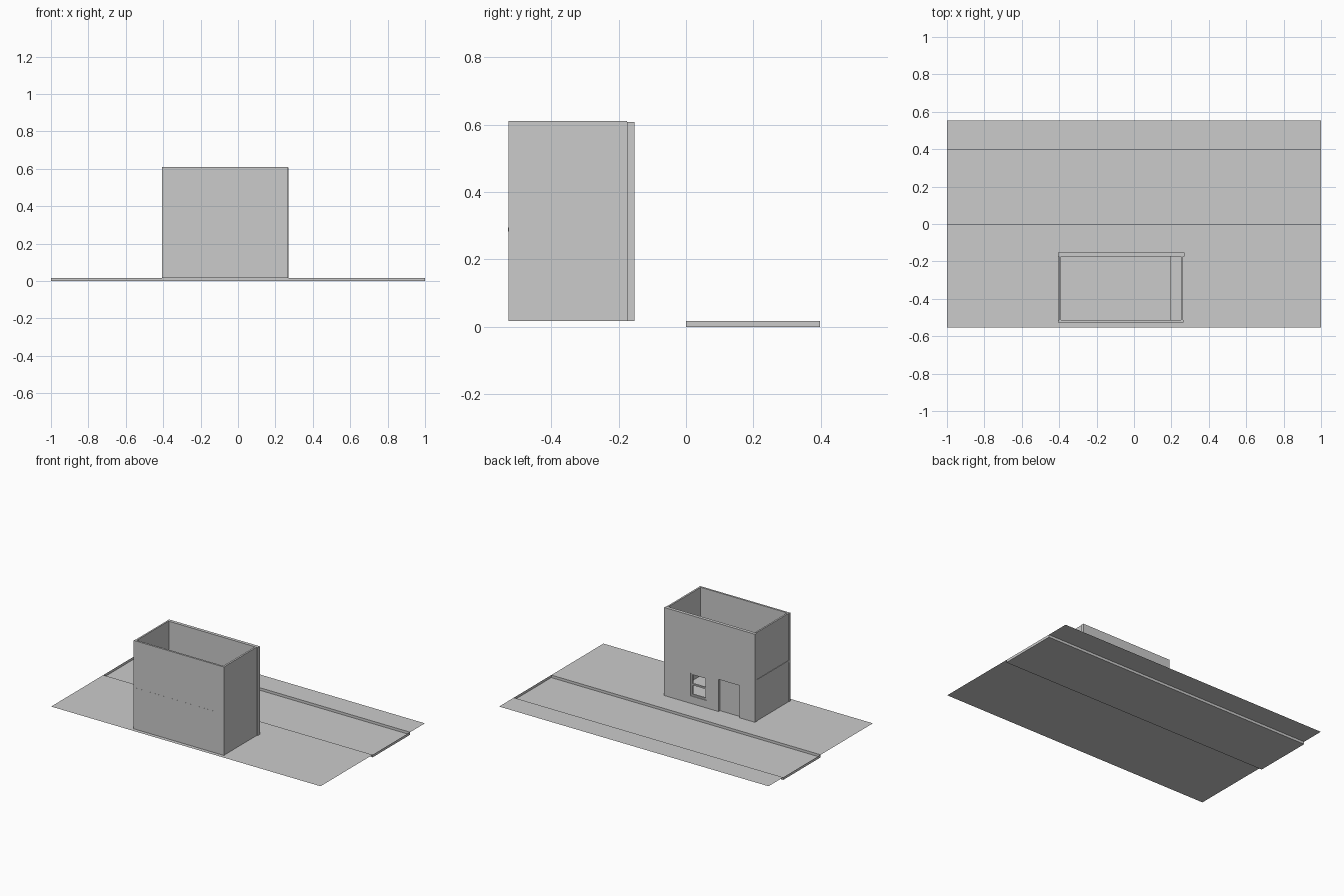
import bpy, bmesh

if "Cube" in bpy.data.objects:
    bpy.data.objects.remove(bpy.data.objects["Cube"])

G = 0.017          # pavement level
TOP = 0.61         # wall top


def box(name, x0, x1, y0, y1, z0, z1):
    bm = bmesh.new()
    bmesh.ops.create_cube(bm, size=1)
    for v in bm.verts:
        v.co = (x1 if v.co.x > 0 else x0, y1 if v.co.y > 0 else y0, z1 if v.co.z > 0 else z0)
    me = bpy.data.meshes.new(name)
    bm.to_mesh(me)
    bm.free()
    ob = bpy.data.objects.new(name, me)
    bpy.context.collection.objects.link(ob)
    return ob


def cut(ob, x0, x1, y0, y1, z0, z1):
    cutter = box("cutter", x0, x1, y0, y1, z0, z1)
    m = ob.modifiers.new("opening", 'BOOLEAN')
    m.operation = 'DIFFERENCE'
    m.solver = 'EXACT'
    m.object = cutter
    cutter.hide_render = True
    cutter.hide_set(True)


# Ground sheet: pavements with the road pressed down between kerbs
bm = bmesh.new()


def quad(*pts):
    bm.faces.new([bm.verts.new(p) for p in pts])


R = 0.397
for y0, y1, z in ((-0.553, 0, G), (0, R, 0), (R, 0.553, G)):
    quad((-1, y0, z), (1, y0, z), (1, y1, z), (-1, y1, z))
quad((-1, 0, 0), (-1, 0, G), (1, 0, G), (1, 0, 0))
quad((-1, R, 0), (1, R, 0), (1, R, G), (-1, R, G))
for x in (-1, 1):
    quad((x, 0, 0), (x, R, 0), (x, R, G), (x, 0, G))
bmesh.ops.remove_doubles(bm, verts=bm.verts, dist=1e-5)
me = bpy.data.meshes.new("street_ground")
bm.to_mesh(me)
bm.free()
bpy.context.collection.objects.link(bpy.data.objects.new("street_ground", me))

# Outer walls, open at the top
YF, YI, YB, YO = -0.527, -0.514, -0.175, -0.153
box("front_wall", -0.405, 0.265, YF, YI, G, TOP)
box("left_wall", -0.402, -0.391, YI, YB, G, TOP)
box("right_wall", 0.251, 0.263, YI, YB, G, TOP)
street = box("street_wall", -0.405, 0.269, YB, YO, G, TOP - 0.002)

# Upper floor, stopping short to leave a stair gap
box("upper_floor", -0.405, 0.195, YF - 0.0005, YB, 0.283, 0.295)

# Window opening and sash bars
WX0, WX1, WZ0, WZ1 = -0.044, 0.074, 0.067, 0.22
cut(street, WX0, WX1, YB - 0.05, YO + 0.05, WZ0, WZ1)
t = 0.01
ya, yb = YB + 0.004, YO - 0.006
for n, x in (("left", WX0), ("right", WX1 - t)):
    box("window_stile_" + n, x, x + t, ya, yb, WZ0, WZ1)
for n, z in (("bottom", WZ0), ("middle", (WZ0 + WZ1 - t) / 2), ("top", WZ1 - t)):
    box("window_rail_" + n, WX0 + t, WX1 - t, ya, yb, z, z + t)

# Recessed door
cut(street, -0.29, -0.135, YB - 0.05, YO + 0.05, G - 0.05, 0.233)
box("door", -0.29, -0.135, YB, YB + 0.006, G, 0.233)
